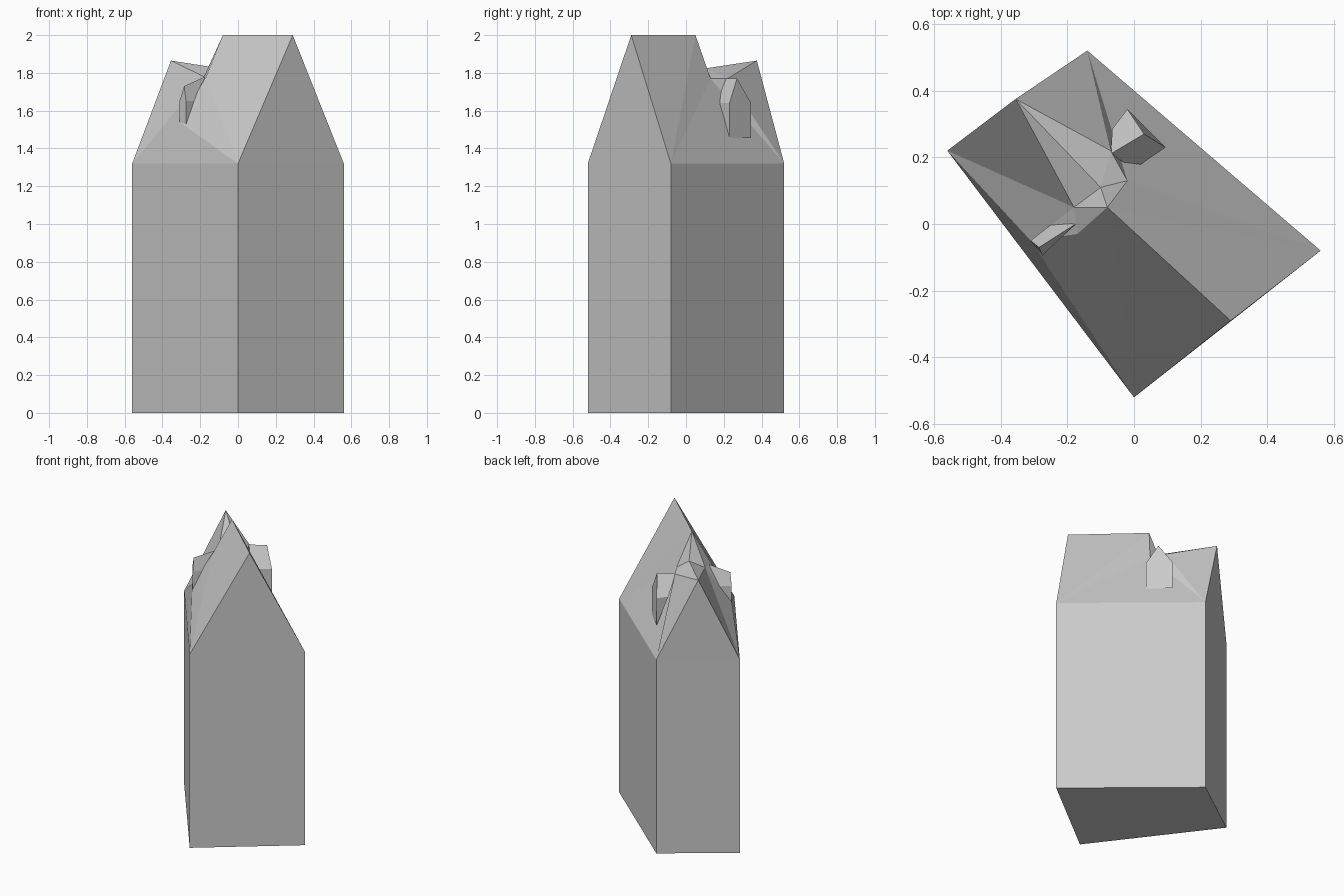
import bpy, bmesh

if "Cube" in bpy.data.objects:
    bpy.data.objects.remove(bpy.data.objects["Cube"])


def make_mesh(name, pts, faces):
    """Build a flat-shaded object from lettered points and face strings."""
    bm = bmesh.new()
    verts = {k: bm.verts.new(p) for k, p in pts.items()}
    for f in faces.split():
        bm.faces.new([verts[k] for k in f])
    bmesh.ops.recalc_face_normals(bm, faces=bm.faces[:])
    me = bpy.data.meshes.new(name)
    bm.to_mesh(me)
    bm.free()
    ob = bpy.data.objects.new(name, me)
    bpy.context.collection.objects.link(ob)
    return ob


footprint = dict(A=(-.56, .22), B=(0, -.52), C=(.56, -.08), D=(-.14, .52))
EAVE = 1.32

# House walls and floor, open where the roof sits
walls = {k: (x, y, 0) for k, (x, y) in footprint.items()}
walls.update({k.lower(): (x, y, EAVE) for k, (x, y) in footprint.items()})
make_mesh("house_walls", walls, "ABCD ABba BCcb CDdc DAad")

# Main roof: high ridge P-Q, stepped down to a lower rear ridge M-R
roof = {k: (x, y, EAVE) for k, (x, y) in footprint.items()}
roof.update(
    P=(.29, -.29, 2.0), Q=(-.08, .05, 2.0),
    R=(-.355, .375, 1.865), M=(-.10, .11, 1.825),
    V=(-.18, .05, 1.78), W=(-.17, -.03, 1.775),
    N=(-.02, .13, 1.77), E=(-.07, .22, 1.77),
    T=(-.31, -.05, 1.54))
make_mesh("roof", roof,
          "BCP BPQ BQW BWT ABT ATV TWV AVR WQV QMV QNM "
          "CQP CNQ CDN DEN DRE MNE MER RMV ARD")


def dormer(name, left, right, apex, back_left, back_right, back_apex, base, eave):
    """Gabled dormer: front wall, two cheeks and two roof slopes."""
    pts = dict(
        a=(*left, base), b=(*right, base), c=(*right, eave), d=(*left, eave),
        e=apex, f=(*back_right, eave), g=(*back_left, eave), h=back_apex)
    make_mesh(name, pts, "abced bfc adg cfhe dehg")


# Dormers on the two long slopes
dormer("right_dormer", (.095, .23), (-.02, .345), (.03, .27, 1.77),
       (.0, .165), (-.065, .285), (-.07, .21, 1.77), 1.455, 1.64)
dormer("left_dormer", (-.31, -.05), (-.275, -.095), (-.285, -.07, 1.73),
       (-.24, .005), (-.215, -.035), (-.175, .0, 1.78), 1.46, 1.65)
